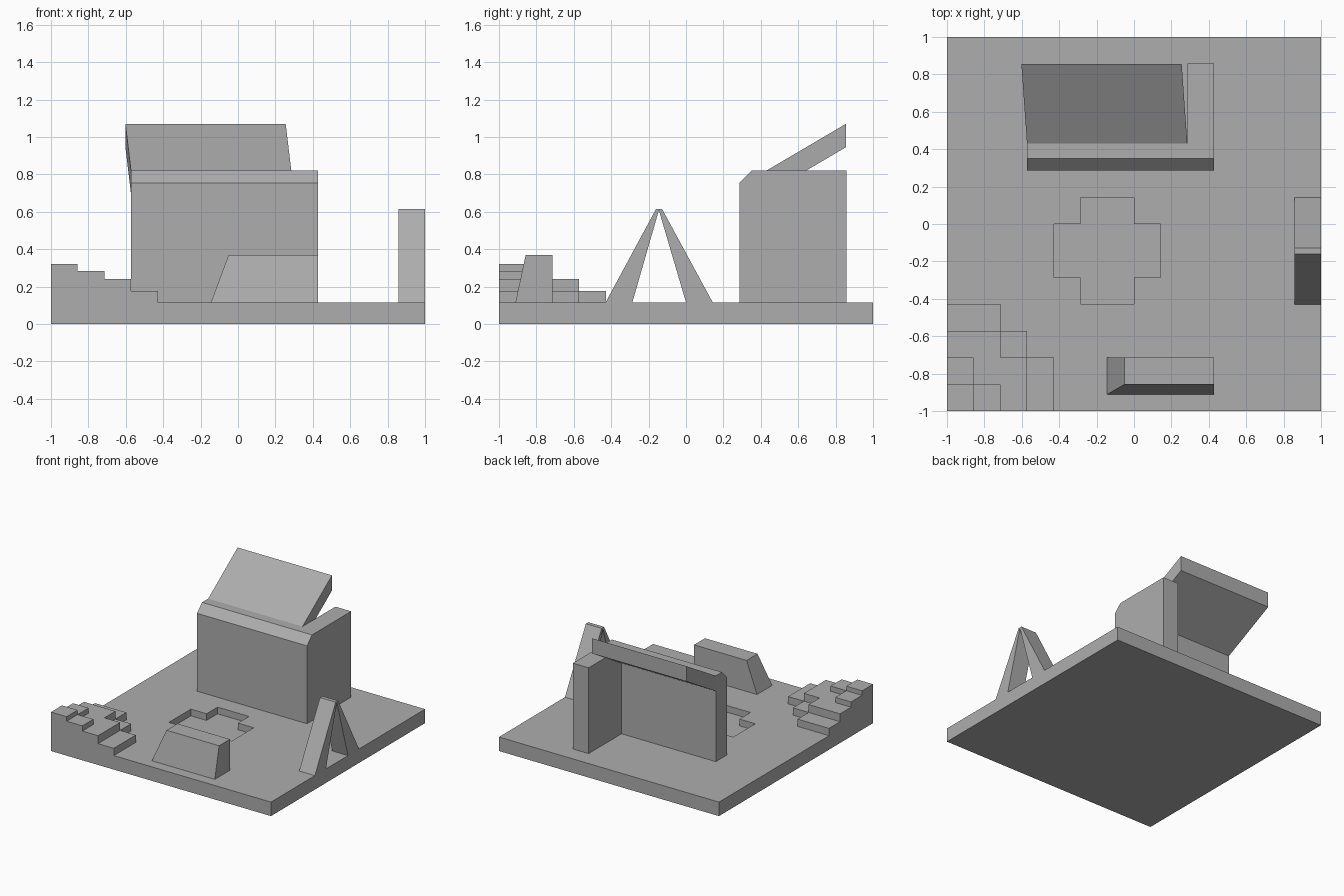
import bpy
import bmesh

if "Cube" in bpy.data.objects:
    bpy.data.objects.remove(bpy.data.objects["Cube"], do_unlink=True)

# One plain grey for everything
grey = bpy.data.materials.new("plain grey")
grey.use_nodes = True
colour = (0.42, 0.42, 0.42, 1)
grey.diffuse_color = colour
grey.node_tree.nodes["Principled BSDF"].inputs["Base Color"].default_value = colour

CELL = 1 / 7     # plan grid of the layout
FLOOR = 0.115    # top of the ground slab


def loft(name, start, end):
    """Solid between two matching rings of points."""
    bm = bmesh.new()
    a = [bm.verts.new(p) for p in start]
    b = [bm.verts.new(p) for p in end]
    bm.faces.new(a)
    bm.faces.new(b)
    for i in range(len(a)):
        j = (i + 1) % len(a)
        bm.faces.new((a[i], a[j], b[j], b[i]))
    bmesh.ops.recalc_face_normals(bm, faces=bm.faces)
    mesh = bpy.data.meshes.new(name)
    bm.to_mesh(mesh)
    bm.free()
    mesh.materials.append(grey)
    obj = bpy.data.objects.new(name, mesh)
    bpy.context.collection.objects.link(obj)
    return obj


def rect(x0, x1, y0, y1, z):
    return [(x0, y0, z), (x1, y0, z), (x1, y1, z), (x0, y1, z)]


def box(name, x0, x1, y0, y1, z0, z1):
    return loft(name, rect(x0, x1, y0, y1, z0), rect(x0, x1, y0, y1, z1))


def plan(name, cells, z0, z1):
    """Upright solid from an outline counted in grid cells from the corner."""
    pts = [(i * CELL - 1, j * CELL - 1) for i, j in cells]
    return loft(name, [(x, y, z0) for x, y in pts], [(x, y, z1) for x, y in pts])


def side(name, profile, x0, x1):
    """Side profile in y and z, carried along x."""
    return loft(name, [(x0, y, z) for y, z in profile], [(x1, y, z) for y, z in profile])


# Ground slab with a sunken cross
ground = box("ground_slab", -1, 1, -1, 1, 0, FLOOR)
cross = [(5, 4), (7, 4), (7, 5), (8, 5), (8, 7), (7, 7),
         (7, 8), (5, 8), (5, 7), (4, 7), (4, 5), (5, 5)]
cutter = plan("cross_cutter", cross, 0.06, 0.3)
cutter.hide_render = True
cutter.hide_set(True)
cut = ground.modifiers.new("sunken cross", "BOOLEAN")
cut.operation = "DIFFERENCE"
cut.solver = "EXACT"
cut.object = cutter
bpy.context.view_layer.objects.active = ground
ground.select_set(True)
bpy.ops.object.modifier_apply(modifier=cut.name)
bpy.data.objects.remove(cutter, do_unlink=True)

# Stepped corner, stacked in shrinking layers
layers = [
    ([(0, 0), (4, 0), (4, 2), (3, 2), (3, 3), (2, 3), (2, 4), (0, 4)], 0.175),
    ([(0, 0), (3, 0), (3, 2), (2, 2), (2, 3), (0, 3)], 0.24),
    ([(0, 0), (2, 0), (2, 1), (1, 1), (1, 2), (0, 2)], 0.283),
    ([(0, 0), (1, 0), (1, 1), (0, 1)], 0.32),
]
bottom = FLOOR
for n, (outline, top) in enumerate(layers, 1):
    plan(f"corner_step_{n}", outline, bottom, top)
    bottom = top

# Tall corner walls, the front one with a bevelled top edge
WALL = 0.82
side("front_wall", [(0.285, FLOOR), (0.43, FLOOR), (0.43, WALL),
                    (0.35, WALL), (0.285, 0.755)], -0.572, 0.428)
box("side_wall", 0.285, 0.428, 0.43, 0.857, FLOOR, WALL)

# Slanted roof slab rising backwards from the front wall
roof = [(-0.572, 0.695), (0.285, 0.695), (0.285, WALL), (-0.572, WALL)]
loft("slanted_roof", [(x, 0.43, z) for x, z in roof],
     [(x - 0.03, 0.855, z + 0.25) for x, z in roof])

# Low block with a sloped front and a sloped end
loft("low_block", rect(-0.145, 0.428, -0.912, -0.715, FLOOR),
     rect(-0.05, 0.428, -0.857, -0.715, 0.37))

# Two-legged arch at the edge
side("leaning_arch", [(-0.43, FLOOR), (-0.287, FLOOR), (-0.145, 0.608), (0.0, FLOOR),
                      (0.143, FLOOR), (-0.128, 0.615), (-0.16, 0.615)], 0.857, 1)
